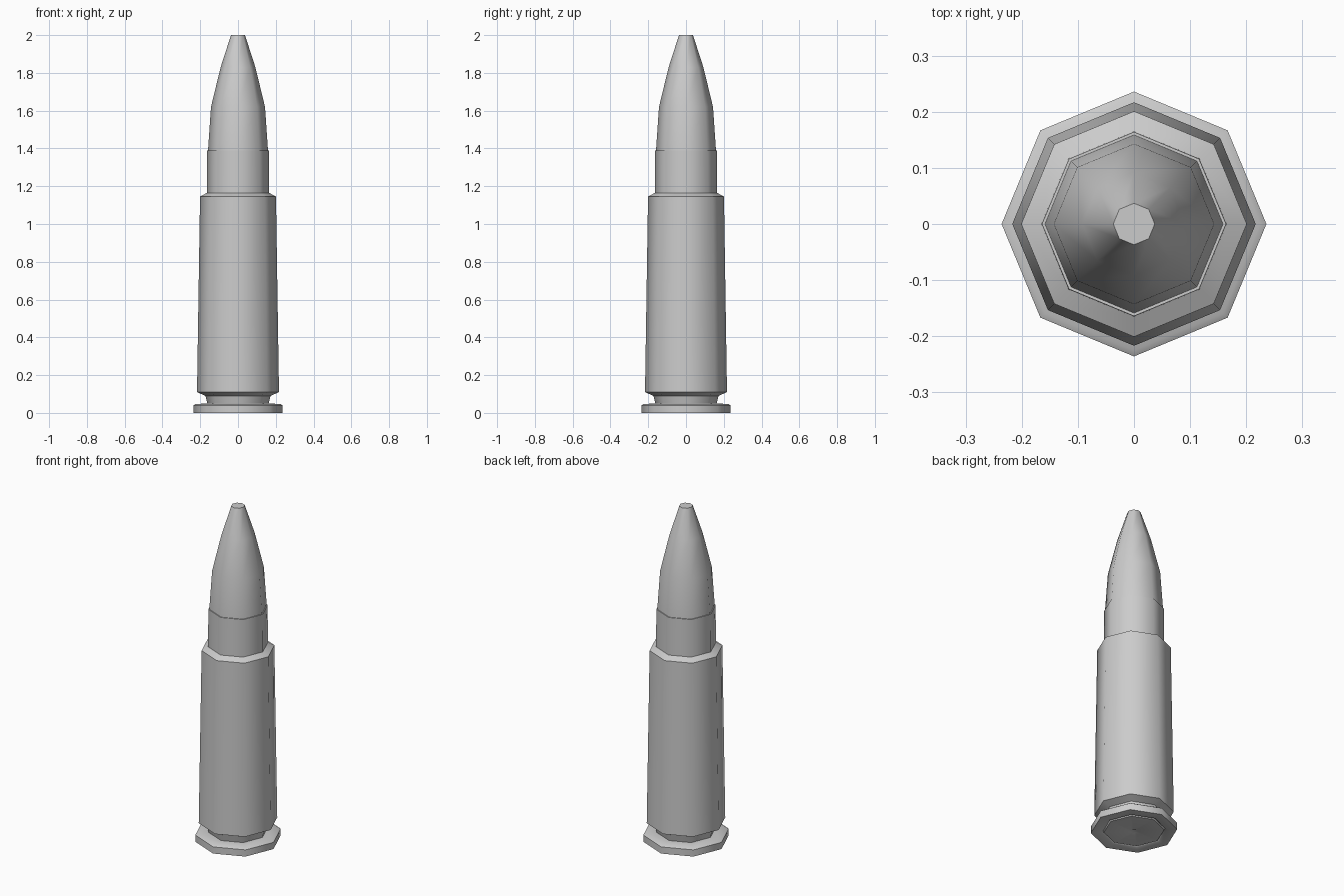
import bpy, bmesh, math

if "Cube" in bpy.data.objects:
    bpy.data.objects.remove(bpy.data.objects["Cube"])

SIDES = 8


def lathe(name, profile):
    """Revolve (radius, z) points about z; radius 0 closes to a pole."""
    bm = bmesh.new()
    rings = []
    for r, z in profile:
        if r == 0:
            rings.append([bm.verts.new((0, 0, z))] * SIDES)
        else:
            rings.append([bm.verts.new((r * math.cos(math.tau * i / SIDES),
                                        r * math.sin(math.tau * i / SIDES), z))
                          for i in range(SIDES)])
    for a, b in zip(rings, rings[1:]):
        for i in range(SIDES):
            j = (i + 1) % SIDES
            bm.faces.new(dict.fromkeys((a[i], a[j], b[j], b[i])))
    bmesh.ops.recalc_face_normals(bm, faces=bm.faces)
    mesh = bpy.data.meshes.new(name)
    bm.to_mesh(mesh)
    bm.free()
    ob = bpy.data.objects.new(name, mesh)
    bpy.context.collection.objects.link(ob)
    bpy.ops.object.select_all(action='DESELECT')
    ob.select_set(True)
    bpy.context.view_layer.objects.active = ob
    bpy.ops.object.shade_smooth_by_angle(angle=math.radians(50))
    return ob


# Casing: base with shallow ring and centre dent, rim, groove, tapered body, neck
lathe("casing", [
    (0, 0.01), (0.018, 0.0),
    (0.165, 0.0), (0.17, 0.008), (0.18, 0.0),
    (0.236, 0.0), (0.236, 0.04), (0.225, 0.047),
    (0.162, 0.05), (0.172, 0.09), (0.217, 0.11),
    (0.201, 1.145), (0.165, 1.165), (0.164, 1.39), (0.158, 1.39), (0, 1.38),
])

# Bullet: curved nose with a flat tip
lathe("bullet", [
    (0, 1.37), (0.16, 1.37), (0.158, 1.40), (0.143, 1.62),
    (0.092, 1.83), (0.037, 2.0), (0, 2.0),
])
